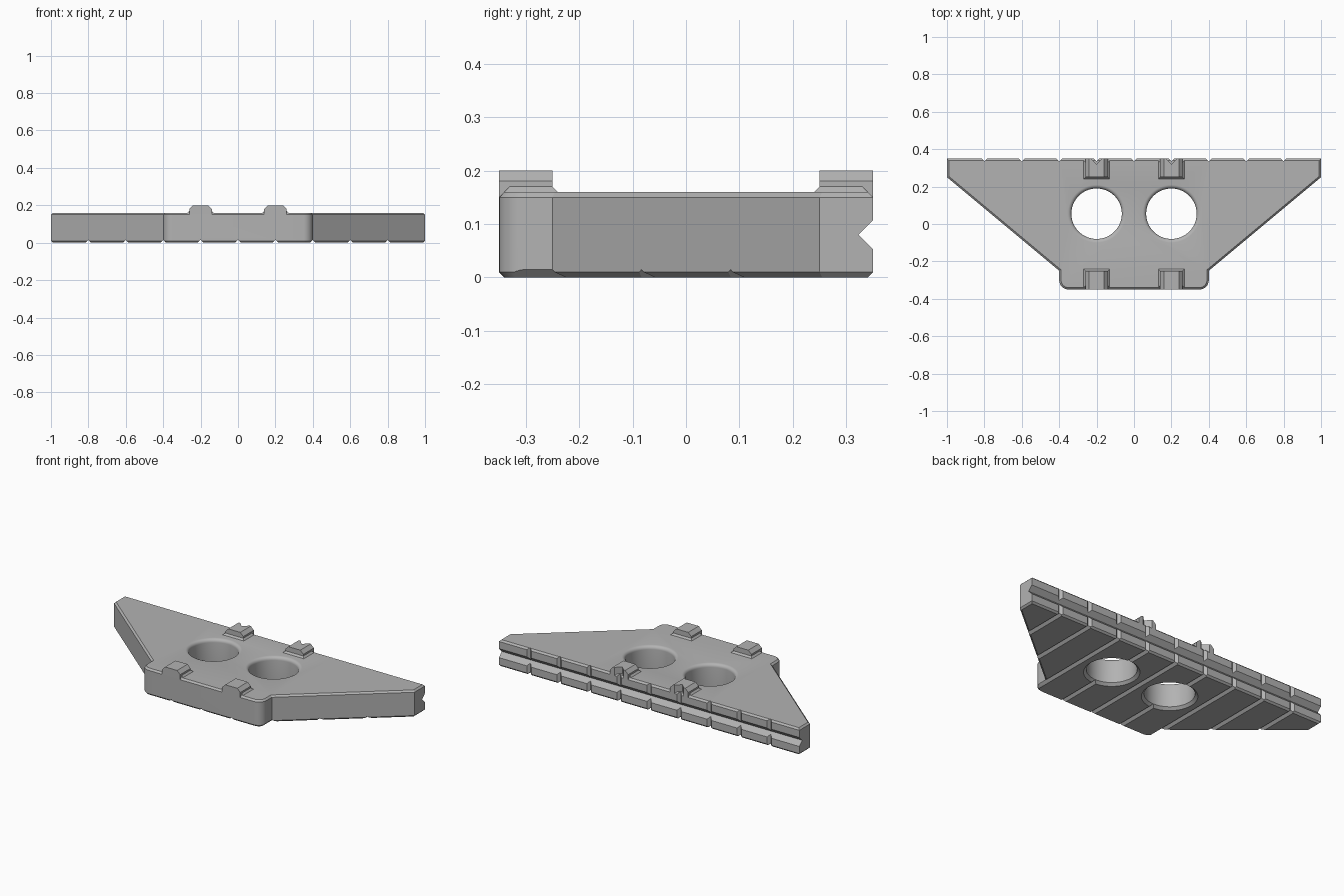
import bpy
import bmesh
from math import sin, cos, pi
from mathutils import Vector

default = bpy.data.objects.get("Cube")
if default:
    bpy.data.objects.remove(default, do_unlink=True)

grey = bpy.data.materials.new("plain_grey")
grey.use_nodes = True
colour = (0.45, 0.45, 0.45, 1)
grey.diffuse_color = colour
grey.node_tree.nodes["Principled BSDF"].inputs["Base Color"].default_value = colour


def to_object(bm, name):
    bmesh.ops.recalc_face_normals(bm, faces=bm.faces)
    mesh = bpy.data.meshes.new(name)
    bm.to_mesh(mesh)
    bm.free()
    mesh.materials.append(grey)
    obj = bpy.data.objects.new(name, mesh)
    bpy.context.collection.objects.link(obj)
    return obj


def prism(name, points, sweep, bevel=0):
    """Sweep a flat outline; optionally chamfer both of its rims."""
    bm = bmesh.new()
    start = [bm.verts.new(p) for p in points]
    end = [bm.verts.new(Vector(p) + Vector(sweep)) for p in points]
    caps = [bm.faces.new(start), bm.faces.new(end)]
    for i in range(len(points)):
        j = (i + 1) % len(points)
        bm.faces.new((start[i], start[j], end[j], end[i]))
    bmesh.ops.recalc_face_normals(bm, faces=bm.faces)
    if bevel:
        rims = [e for f in caps for e in f.edges]
        bmesh.ops.bevel(bm, geom=rims, offset=bevel, segments=1, affect='EDGES')
    return to_object(bm, name)


def lathe(name, profile, x, y, sides=64):
    """Closed turned solid from (radius, height) pairs."""
    bm = bmesh.new()
    rings = [[bm.verts.new((x + r * cos(2 * pi * k / sides),
                            y + r * sin(2 * pi * k / sides), z))
              for k in range(sides)] for r, z in profile]
    for low, high in zip(rings, rings[1:]):
        for k in range(sides):
            n = (k + 1) % sides
            bm.faces.new((low[k], low[n], high[n], high[k]))
    bm.faces.new(rings[0])
    bm.faces.new(rings[-1])
    return to_object(bm, name)


def cut(obj, cutter):
    cutter.hide_render = True
    mod = obj.modifiers.new("cut", 'BOOLEAN')
    mod.operation = 'DIFFERENCE'
    mod.solver = 'EXACT'
    mod.object = cutter
    bpy.context.view_layer.objects.active = obj
    bpy.ops.object.modifier_apply(modifier=mod.name)
    bpy.data.objects.remove(cutter, do_unlink=True)


def smooth(obj):
    bpy.ops.object.select_all(action='DESELECT')
    obj.select_set(True)
    bpy.context.view_layer.objects.active = obj
    bpy.ops.object.shade_smooth_by_angle(angle=pi / 6)


# Plate: winged outline with rounded front corners and chamfered rims
half = [(1, 0.35), (1, 0.25), (0.4, -0.25)]
half += [(0.35 + 0.05 * cos(a), -0.3 - 0.05 * sin(a))
         for a in (pi / 2 * i / 8 for i in range(9))]
outline = half + [(-x, y) for x, y in reversed(half)]
plate = prism("plate", [(x, y, 0) for x, y in outline], (0, 0, 0.16), 0.01)

# Two round holes with a soft top rim and a chamfered underside
hole_r, rim = 0.135, 0.02
profile = [(hole_r + 0.025, -0.01), (hole_r, 0.015)]
profile += [(hole_r + rim * (1 - cos(a)), 0.14 + rim * sin(a))
            for a in (pi / 2 * i / 5 for i in range(6))]
profile.append((hole_r + rim, 0.2))
for x in (-0.2, 0.2):
    cut(plate, lathe("hole_cutter", profile, x, 0.055))

# Long V channel along the back edge
cut(plate, prism("channel_cutter",
                 [(-1.1, 0.323, 0.08), (-1.1, 0.363, 0.04), (-1.1, 0.363, 0.12)],
                 (2.2, 0, 0)))

# Evenly spaced V grooves across the underside and up the back
for i in range(-4, 5):
    x = i * 0.2
    cut(plate, prism("floor_groove_cutter",
                     [(x, -0.5, 0.015), (x - 0.025, -0.5, -0.01), (x + 0.025, -0.5, -0.01)],
                     (0, 1, 0)))
    cut(plate, prism("back_groove_cutter",
                     [(x, 0.335, -0.1), (x - 0.025, 0.36, -0.1), (x + 0.025, 0.36, -0.1)],
                     (0, 0, 0.4)))
smooth(plate)

# Four lugs on flared feet; the back pair is notched
lug_profile = [(-0.06, 0.15), (-0.06, 0.18), (-0.04, 0.2),
               (0.04, 0.2), (0.06, 0.18), (0.06, 0.15)]
for side, x in (("left", 0.2), ("right", -0.2)):
    for end, s in (("front", -1), ("back", 1)):
        lug = prism(f"{end}_{side}_lug", [(x + u, 0.35 * s, z) for u, z in lug_profile],
                    (0, -0.1 * s, 0))
        bm = bmesh.new()
        low, high = [[bm.verts.new((x + u * w, s * y, z))
                      for u, y in ((-1, outer), (1, outer), (1, inner), (-1, inner))]
                     for w, outer, inner, z in ((0.07, 0.34, 0.24, 0.16),
                                                (0.06, 0.33, 0.25, 0.17))]
        bm.faces.new(low)
        bm.faces.new(high)
        for k in range(4):
            n = (k + 1) % 4
            bm.faces.new((low[k], low[n], high[n], high[k]))
        foot = to_object(bm, f"{end}_{side}_lug_foot")
        if end == "back":
            for part in (lug, foot):
                cut(part, prism("notch_cutter",
                                [(x, 0.32, 0.1), (x - 0.04, 0.36, 0.1), (x + 0.04, 0.36, 0.1)],
                                (0, 0, 0.2)))
